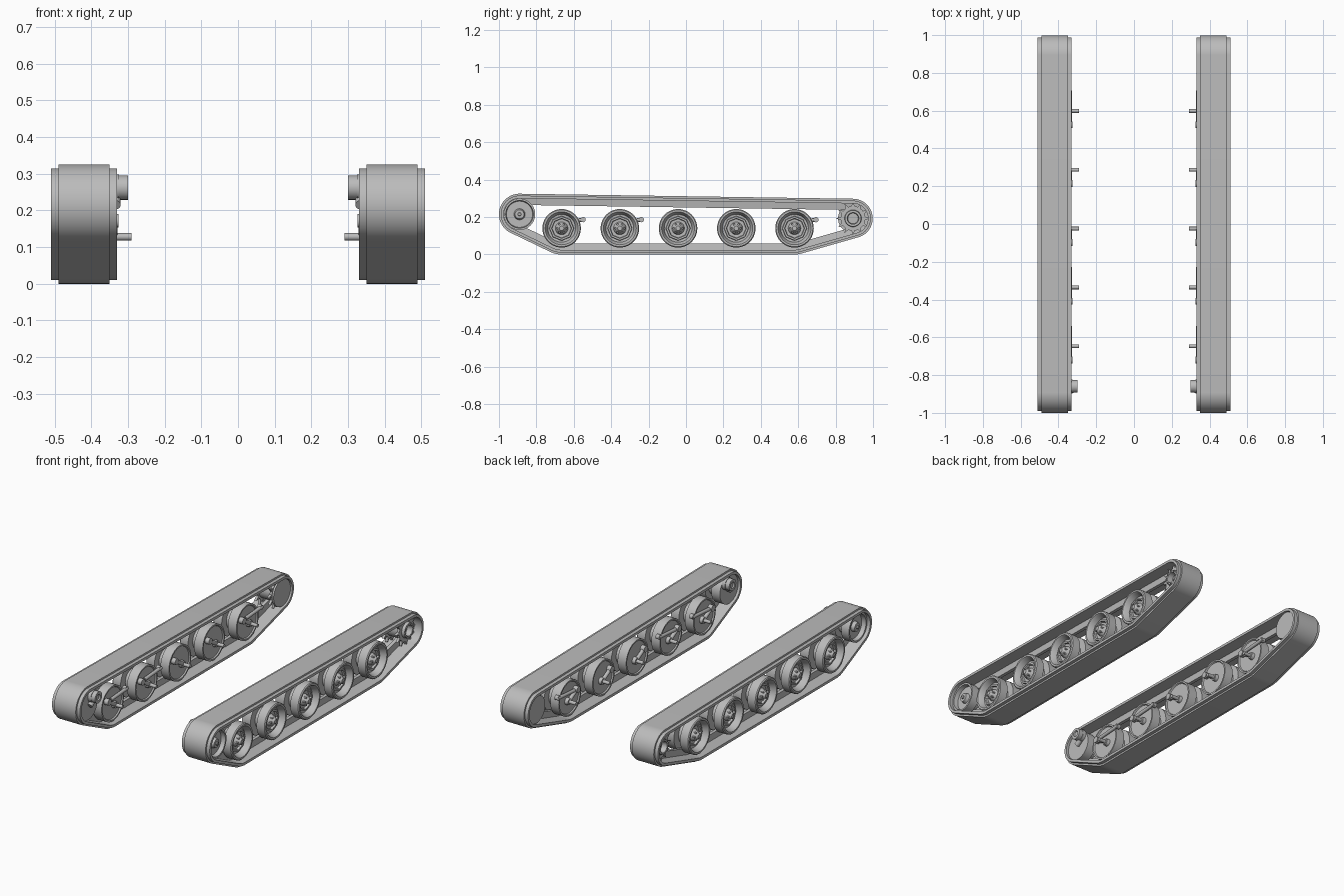
import bpy, bmesh, math
from mathutils import Vector

if "Cube" in bpy.data.objects:
    bpy.data.objects.remove(bpy.data.objects["Cube"])

steel = bpy.data.materials.new("track grey")
steel.use_nodes = True
GREY = (0.5, 0.5, 0.5, 1)
steel.diffuse_color = GREY
steel.node_tree.nodes["Principled BSDF"].inputs["Base Color"].default_value = GREY

IDLER, SPROCKET = (-0.89, 0.215), (0.893, 0.193)
WHEELS = [(-0.665 + 0.3113 * i, 0.14) for i in range(5)]


def finish(name, bm, angle=35):
    """Turn a bmesh into a grey object with sharp edges kept."""
    bmesh.ops.recalc_face_normals(bm, faces=bm.faces)
    mesh = bpy.data.meshes.new(name)
    bm.to_mesh(mesh)
    bm.free()
    mesh.materials.append(steel)
    obj = bpy.data.objects.new(name, mesh)
    bpy.context.collection.objects.link(obj)
    bpy.ops.object.select_all(action='DESELECT')
    obj.select_set(True)
    bpy.context.view_layer.objects.active = obj
    bpy.ops.object.shade_smooth_by_angle(angle=math.radians(angle))
    return obj


def loft(name, rings, closed=False):
    """Skin rings of points; cap the ends unless the loft closes on itself."""
    bm = bmesh.new()
    loops = [[bm.verts.new(p) for p in ring] for ring in rings]
    n = len(loops[0])
    pairs = list(zip(loops, loops[1:])) + ([(loops[-1], loops[0])] if closed else [])
    for a, b in pairs:
        for i in range(n):
            j = (i + 1) % n
            bm.faces.new((a[i], a[j], b[j], b[i]))
    if not closed:
        bm.faces.new(loops[0])
        bm.faces.new(loops[-1])
    return finish(name, bm)


def turn(name, side, centre, profile, n=40, closed=False):
    """Revolve (x, radius) pairs around a sideways axle."""
    angles = [math.tau * i / n for i in range(n)]
    return loft(name, [[(side * x, centre[0] + r * math.cos(a), centre[1] + r * math.sin(a))
                        for a in angles] for x, r in profile], closed)


def rod(name, a, b, r1, r2, n=16):
    """Tapered round bar between two points."""
    a, b = Vector(a), Vector(b)
    bm = bmesh.new()
    bmesh.ops.create_cone(bm, cap_ends=True, segments=n, radius1=r1, radius2=r2,
                          depth=(b - a).length)
    turn_to = (b - a).to_track_quat('Z', 'Y').to_matrix()
    for v in bm.verts:
        v.co = turn_to @ v.co + (a + b) / 2
    return finish(name, bm)


def belt_loop(x, inset):
    """Belt outline wrapped around the end wheels and outer road wheels."""
    circles = [(IDLER, 0.11), (SPROCKET, 0.105), (WHEELS[0], 0.14), (WHEELS[-1], 0.14)]
    pts = []
    for i in range(120):
        a = math.tau * (i + 0.5) / 120
        c, s = math.cos(a), math.sin(a)
        (y, z), r = max(circles, key=lambda k: k[0][0] * c + k[0][1] * s + k[1])
        pts.append((x, y + (r - inset) * c, z + (r - inset) * s))
    return pts


def toothed_plate(name, side, x0, x1, centre, teeth, root, tip, hole):
    """Gear plate with an open middle."""
    n = teeth * 4
    rim = [tip if i % 4 == 0 else root for i in range(n)]

    def ring(x, radii):
        return [(side * x, centre[0] + r * math.cos(math.tau * i / n + math.pi),
                 centre[1] + r * math.sin(math.tau * i / n + math.pi))
                for i, r in enumerate(radii)]
    return loft(name, [ring(x0, rim), ring(x1, rim), ring(x1, [hole] * n),
                       ring(x0, [hole] * n)], closed=True)


for label, s in (("left", 1), ("right", -1)):
    # Belt with a raised tread band, plus the guide ridge inside it
    section = [(0.33, 0.025), (0.33, 0.01), (0.35, 0.01), (0.35, 0), (0.49, 0),
               (0.49, 0.01), (0.51, 0.01), (0.51, 0.025)]
    loft(label + "_track_belt", [belt_loop(s * x, d) for x, d in section], True)
    ridge = [(0.405, 0.02), (0.41, 0.06), (0.43, 0.06), (0.435, 0.02)]
    loft(label + "_guide_ridge", [belt_loop(s * x, d) for x, d in ridge], True)

    for i, (y, z) in enumerate(WHEELS):
        tag = f"{label}_{i + 1}"
        # Paired road wheels: dished outer, flat inner
        turn(tag + "_outer_road_wheel", s, (y, z),
             [(0.44, 0.09), (0.44, 0.103), (0.49, 0.103), (0.495, 0.098), (0.495, 0.088),
              (0.485, 0.082), (0.458, 0.074), (0.455, 0.05)])
        turn(tag + "_inner_road_wheel", s, (y, z),
             [(0.352, 0.03), (0.352, 0.09), (0.345, 0.094), (0.345, 0.103),
              (0.40, 0.103), (0.40, 0.05)])
        turn(tag + "_wheel_core", s, (y, z), [(0.39, 0.06), (0.45, 0.06)])
        # Eight-sided hub collar, cap and bolts
        turn(tag + "_hub_collar", s, (y, z),
             [(0.45, 0.068), (0.468, 0.064), (0.468, 0.054), (0.45, 0.05)], 8, True)
        turn(tag + "_hub_cap", s, (y, z),
             [(0.45, 0.036), (0.465, 0.03), (0.485, 0.018), (0.492, 0.012)], 20)
        for k in range(6):
            a = math.tau * k / 6
            turn(f"{tag}_hub_rib_{k + 1}", s,
                 (y + 0.024 * math.cos(a), z + 0.024 * math.sin(a)),
                 [(0.45, 0.007), (0.482, 0.005)], 8)
        # Axle stub and swing arm
        rod(tag + "_axle", (s * 0.29, y + 0.018, 0.128), (s * 0.36, y + 0.018, 0.128), 0.01, 0.01)
        rod(tag + "_axle_boss", (s * 0.333, y + 0.018, 0.128), (s * 0.36, y + 0.018, 0.128),
            0.018, 0.022)
        rod(tag + "_arm_pivot", (s * 0.326, y - 0.055, 0.172), (s * 0.36, y - 0.055, 0.172),
            0.018, 0.018)
        rod(tag + "_swing_arm", (s * 0.34, y - 0.055, 0.172), (s * 0.34, y + 0.018, 0.13),
            0.011, 0.011)
        # Dampers on the first two and the last wheels
        if i in (0, 1, 4):
            rod(tag + "_damper", (s * 0.338, y - 0.03, 0.175), (s * 0.338, y + 0.125, 0.186),
                0.01, 0.01)
            rod(tag + "_damper_end", (s * 0.333, y + 0.115, 0.186), (s * 0.355, y + 0.115, 0.186),
                0.014, 0.014)

    # Front idler: two dished discs joined by a drum
    turn(label + "_idler_outer", s, IDLER,
         [(0.44, 0.05), (0.44, 0.084), (0.49, 0.084), (0.49, 0.074), (0.465, 0.07), (0.465, 0.03),
          (0.485, 0.024), (0.485, 0.012)])
    turn(label + "_idler_inner", s, IDLER,
         [(0.345, 0.02), (0.345, 0.084), (0.40, 0.084), (0.40, 0.05)])
    turn(label + "_idler_drum", s, IDLER, [(0.39, 0.05), (0.45, 0.05)])
    turn(label + "_idler_bolt", s, IDLER, [(0.48, 0.011), (0.493, 0.009)], 6)
    # Idler adjuster stub
    turn(label + "_adjuster", s, (-0.86, 0.262),
         [(0.345, 0.036), (0.325, 0.036), (0.325, 0.033), (0.30, 0.033), (0.30, 0.018),
          (0.308, 0.016)], 28)
    rod(label + "_adjuster_link", (s * 0.335, -0.86, 0.235), (s * 0.335, -0.89, 0.215), 0.015, 0.015)

    # Rear drive sprocket: two toothed plates, hub drum and ring of bolts
    toothed_plate(label + "_sprocket_outer", s, 0.45, 0.465, SPROCKET, 12, 0.066, 0.092, 0.035)
    toothed_plate(label + "_sprocket_inner", s, 0.36, 0.375, SPROCKET, 12, 0.066, 0.092, 0.035)
    turn(label + "_sprocket_drum", s, SPROCKET, [(0.35, 0.055), (0.45, 0.055)])
    turn(label + "_sprocket_back_plate", s, SPROCKET, [(0.34, 0.078), (0.35, 0.08)])
    turn(label + "_sprocket_hub_ring", s, SPROCKET,
         [(0.46, 0.046), (0.482, 0.043), (0.482, 0.031), (0.45, 0.028)], closed=True)
    for k in range(8):
        a = math.tau * k / 8
        turn(f"{label}_sprocket_bolt_{k + 1}", s,
             (SPROCKET[0] + 0.037 * math.cos(a), SPROCKET[1] + 0.037 * math.sin(a)),
             [(0.48, 0.005), (0.487, 0.005)], 6)
